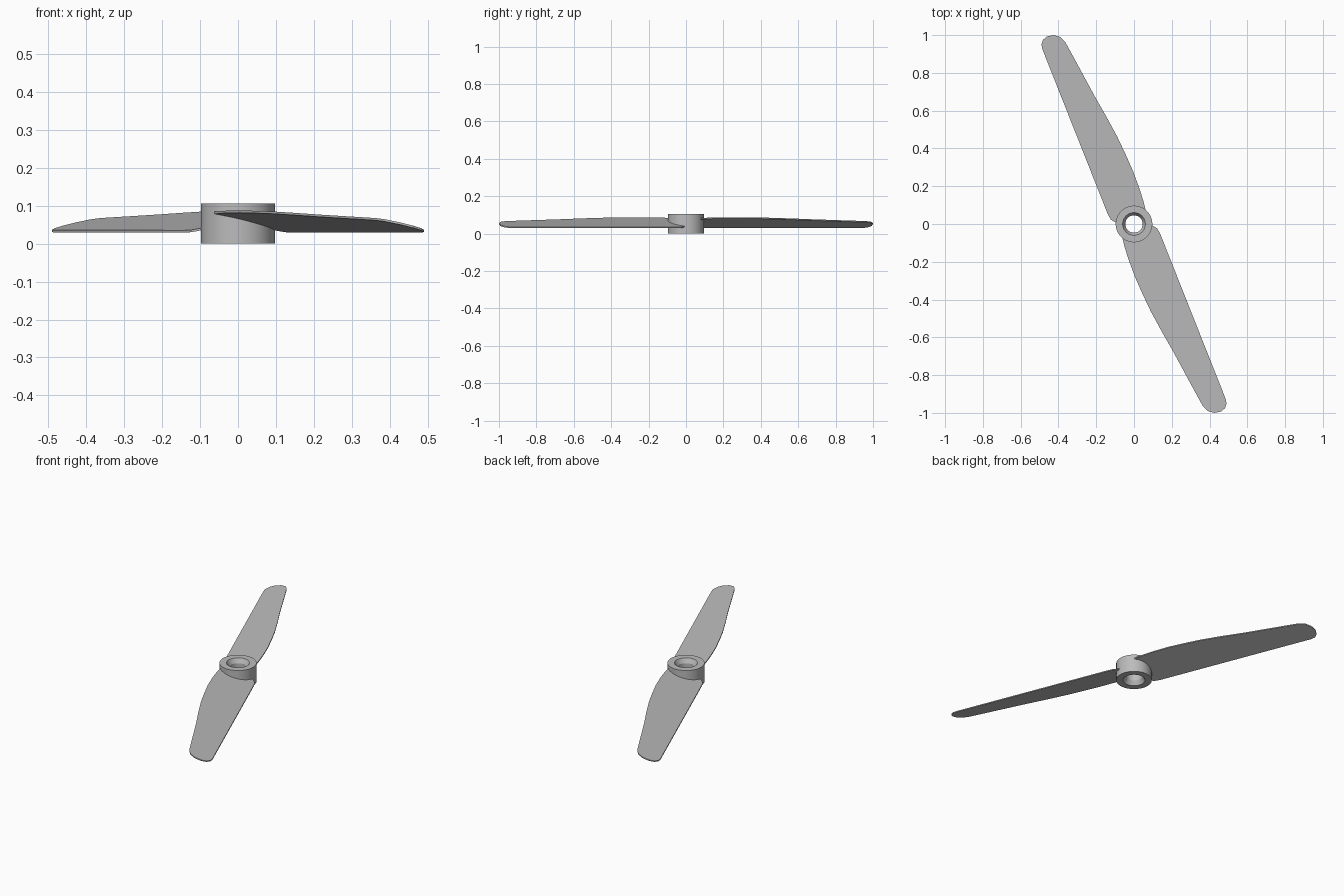
import bpy, bmesh, math

cube = bpy.data.objects.get("Cube")
if cube:
    bpy.data.objects.remove(cube, do_unlink=True)

# One plain grey for the whole propeller
grey = bpy.data.materials.new("plain grey")
grey.use_nodes = True
grey.diffuse_color = (0.5, 0.5, 0.5, 1)
grey.node_tree.nodes["Principled BSDF"].inputs["Base Color"].default_value = (0.5, 0.5, 0.5, 1)


def finish(name, bm):
    bmesh.ops.recalc_face_normals(bm, faces=bm.faces)
    mesh = bpy.data.meshes.new(name)
    bm.to_mesh(mesh)
    bm.free()
    mesh.materials.append(grey)
    obj = bpy.data.objects.new(name, mesh)
    bpy.context.collection.objects.link(obj)
    bpy.ops.object.select_all(action='DESELECT')
    bpy.context.view_layer.objects.active = obj
    obj.select_set(True)
    bpy.ops.object.shade_smooth_by_angle(angle=math.radians(25))
    return obj


# Hub: ring section (radius, height) turned round the axis, bore chamfered at both ends
HUB_SECTION = [(0.06, 0), (0.097, 0), (0.097, 0.105), (0.06, 0.105),
               (0.046, 0.08), (0.046, 0.025)]
SIDES = 64
bm = bmesh.new()
rings = [[bm.verts.new((r * math.cos(a), r * math.sin(a), z)) for r, z in HUB_SECTION]
         for a in (math.tau * i / SIDES for i in range(SIDES))]
n = len(HUB_SECTION)
for i in range(SIDES):
    a, b = rings[i], rings[(i + 1) % SIDES]
    for j in range(n):
        k = (j + 1) % n
        bm.faces.new((a[j], b[j], b[k], a[k]))
finish("hub", bm)

# Blade outline seen from above: root, straight trailing edge, round tip, bowed leading edge
OUTLINE = [(0.075, 0.0), (0.1, -0.01), (0.123, -0.023), (0.14, -0.055),
           (0.485, -0.925), (0.49, -0.95), (0.482, -0.975), (0.46, -0.993),
           (0.425, -1.0), (0.39, -0.99), (0.365, -0.965), (0.34, -0.92),
           (0.21, -0.68), (0.15, -0.575), (0.09, -0.465), (0.045, -0.37),
           (0.005, -0.28), (-0.03, -0.185), (-0.05, -0.12), (-0.063, -0.07),
           (-0.03, -0.075), (0.03, -0.07)]
THICKNESS = 0.006
PITCH = 0.25


def height(x, y):
    # The flat blade rises from the trailing edge towards the leading edge
    across = -0.93 * (x - 0.14) - 0.37 * (y + 0.055)
    return 0.029 + PITCH * across


for name, turn in (("front_blade", 1), ("rear_blade", -1)):
    bm = bmesh.new()
    lower = [bm.verts.new((turn * x, turn * y, height(x, y))) for x, y in OUTLINE]
    face = bm.faces.new(lower)
    top = bmesh.ops.extrude_face_region(bm, geom=[face], use_keep_orig=True)
    raised = [g for g in top["geom"] if isinstance(g, bmesh.types.BMVert)]
    bmesh.ops.translate(bm, verts=raised, vec=(0, 0, THICKNESS))
    finish(name, bm)
